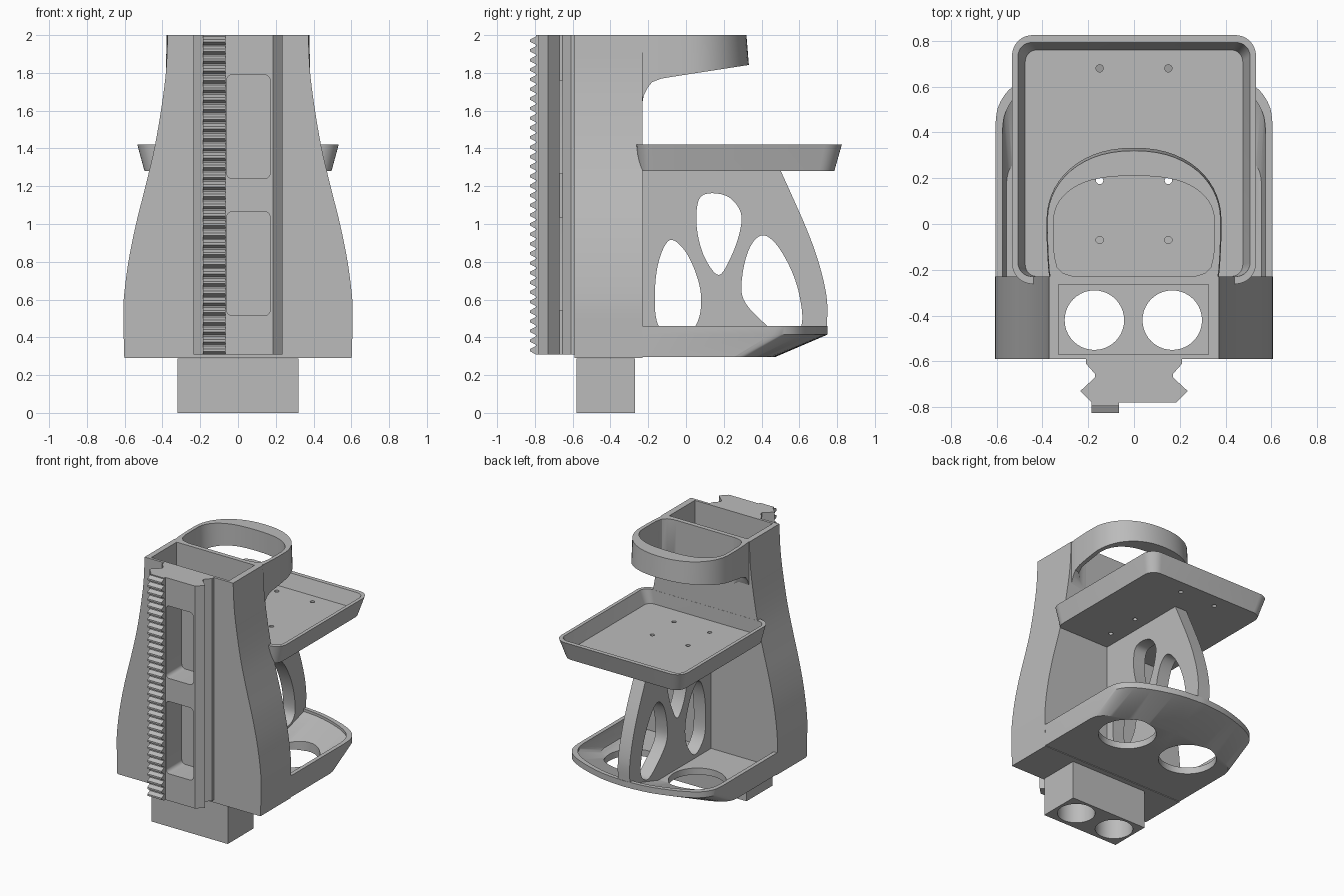
import bpy, bmesh
from math import cos, sin, pi, radians
from mathutils import Vector

cube = bpy.data.objects.get("Cube")
if cube:
    bpy.data.objects.remove(cube)

grey = bpy.data.materials.new("plain_grey")
grey.use_nodes = True
COLOUR = (0.5, 0.5, 0.5, 1)
grey.diffuse_color = COLOUR
grey.node_tree.nodes["Principled BSDF"].inputs["Base Color"].default_value = COLOUR
parts = []


def loft(name, rings):
    """Skin a list of equal closed rings and cap both ends."""
    bm = bmesh.new()
    rows = [[bm.verts.new(p) for p in ring] for ring in rings]
    n = len(rows[0])
    for a, b in zip(rows, rows[1:]):
        for i in range(n):
            j = (i + 1) % n
            bm.faces.new((a[i], a[j], b[j], b[i]))
    bm.faces.new(rows[0][::-1])
    bm.faces.new(rows[-1])
    bmesh.ops.recalc_face_normals(bm, faces=bm.faces)
    mesh = bpy.data.meshes.new(name)
    bm.to_mesh(mesh)
    bm.free()
    mesh.materials.append(grey)
    ob = bpy.data.objects.new(name, mesh)
    bpy.context.collection.objects.link(ob)
    parts.append(ob)
    return ob


def prism(name, outline, axis, lo, hi):
    """Extrude a 2D outline along the given axis."""
    def place(p, d):
        return {"x": (d, p[0], p[1]), "y": (p[0], d, p[1]), "z": (p[0], p[1], d)}[axis]
    return loft(name, [[place(p, d) for p in outline] for d in (lo, hi)])


def cut(ob, *cutters):
    """Subtract the cutters, keep the result and drop the cutters."""
    for c in cutters:
        mod = ob.modifiers.new("cut", 'BOOLEAN')
        mod.operation, mod.solver, mod.object = 'DIFFERENCE', 'EXACT', c
    deps = bpy.context.evaluated_depsgraph_get()
    mesh = bpy.data.meshes.new_from_object(ob.evaluated_get(deps))
    ob.modifiers.clear()
    ob.data = mesh
    for c in cutters:
        parts.remove(c)
        bpy.data.objects.remove(c)


def circle(cx, cy, r, n=40):
    return [(cx + r * cos(2 * pi * i / n), cy + r * sin(2 * pi * i / n)) for i in range(n)]


def rounded(x0, x1, y0, y1, r, n=8):
    pts = []
    for k, (cx, cy) in enumerate([(x1 - r, y1 - r), (x0 + r, y1 - r), (x0 + r, y0 + r), (x1 - r, y0 + r)]):
        for i in range(n + 1):
            a = (k + i / n) * pi / 2
            pts.append((cx + r * cos(a), cy + r * sin(a)))
    return pts


def smooth(pts, n=6, closed=True):
    """Curve through the points."""
    v = [Vector(p) for p in pts]
    m, out = len(v), []
    for i in range(m if closed else m - 1):
        if closed:
            a, b, c, d = (v[(i + k) % m] for k in (-1, 0, 1, 2))
        else:
            a, b, c, d = (v[min(max(i + k, 0), m - 1)] for k in (-1, 0, 1, 2))
        for s in range(n):
            t = s / n
            out.append(tuple(0.5 * (2 * b + (c - a) * t + (2 * a - 5 * b + 4 * c - d) * t * t
                                    + (3 * b - a - 3 * c + d) * t ** 3)))
    return out if closed else out + [tuple(v[-1])]


def mirrored(half):
    """Complete a half outline across x = 0."""
    return half + [(-x, y) for x, y in reversed(half) if abs(x) > 1e-6]


# Flared column with an open shaft
side = smooth([(.602, .29), (.606, .45), (.605, .6), (.58, .8), (.54, 1), (.49, 1.2), (.443, 1.4),
               (.408, 1.6), (.382, 1.8), (.372, 2)], 5, False)
column = prism("column", mirrored(side), "y", -.59, -.23)
shaft = prism("shaft_cutter", [(-.33, -.57), (.325, -.57), (.325, -.265), (-.33, -.265)], "z", .31, 2.1)
cut(column, shaft)

# Foot block with two bores running up into the shaft
foot = prism("foot_block", [(-.32, -.58), (.32, -.58), (.32, -.27), (-.32, -.27)], "z", 0, .289)
for ob in (foot, column):
    cut(ob, *[prism("bore_cutter", circle(x, -.42, .13), "z", -.1, .5) for x in (-.173, .167)])

# Dovetail rail with two windows
rail_half = [(.21, -.589), (.21, -.61), (.17, -.655), (.17, -.67), (.235, -.73), (.185, -.78)]
rail = prism("dovetail_rail", mirrored(rail_half), "z", .31, 2)
cut(rail, *[prism("window_cutter", rounded(-.06, .17, z, z + .55, .03), "y", -.9, -.5) for z in (.515, 1.24)])

# Toothed rack on the rail
TEETH = 33
pitch = 1.69 / TEETH
teeth = [(-.77, .31)]
for i in range(TEETH):
    z = .31 + i * pitch
    teeth += [(-.795, z), (-.825, z + pitch * .3), (-.825, z + pitch * .55), (-.795, z + pitch * .85)]
teeth += [(-.795, 2), (-.77, 2)]
prism("toothed_rack", teeth, "x", -.185, -.065)

# Cup ring: a U-shaped band swept round from the column
outer = [(.365, -.25), (.367, -.225), (.37, -.205), (.372, -.18), (.375, -.13), (.378, -.06)]
inner = [(.24, -.229), (.27, -.227), (.31, -.215), (.335, -.19), (.348, -.14), (.35, -.06)]
STEPS = 14
for i in range(STEPS + 1):
    a = i / STEPS * pi / 2
    outer.append((.378 * cos(a) ** .9, .02 + .3 * sin(a)))
    inner.append((.35 * cos(a) ** .75, .21 - .19 * (1 - sin(a))))


def underside(y):
    if y < -.13:
        return 1.77 - .12 * (min(1, (-.13 - y) / .105)) ** 2.5
    return 1.77 + (y + .13) * .16


band = [[(xo, yo, 2), (xi, yi, 2), (xi, yi, underside(yo)),
         (xo * 1.01, yo + max(0, yo) * .04, underside(yo))]
        for (xo, yo), (xi, yi) in zip(mirrored(outer), mirrored(inner))]
loft("cup_ring", band)

# Upper tray with flared rim and screw holes
def flat(pts, z):
    return [(x, y, z) for x, y in pts]


tray = loft("upper_tray", [flat(rounded(-.495, .495, -.25, .785, .08), 1.28),
                           flat(rounded(-.533, .533, -.262, .825, .09), 1.42)])
pocket = loft("pocket_cutter", [flat(rounded(-.475, .475, -.229, .76, .05), 1.315),
                                flat(rounded(-.507, .507, -.229, .793, .06), 1.421),
                                flat(rounded(-.507, .507, -.229, .793, .06), 1.5)])
holes = [prism("screw_cutter", circle(x, y, .016, 16), "z", 1.2, 1.5)
         for x in (-.15, .15) for y in (-.07, .19, .68)]
cut(tray, pocket, *holes)

# Base tray with an undercut back and two drain holes
half = [(.605, -.231)] + smooth([(.605, .44), (.59, .52), (.53, .6), (.4, .67), (.2, .73), (0, .75)], 5, False)


def shaped(sx, sy, z, y0=-.231):
    return [(x * sx, y0 + (y + .231) * sy, z) for x, y in mirrored(half)]


base = loft("base_tray", [shaped(.995, .715, .295), shaped(1, 1, .415), shaped(1, 1, .46)])
hollow = loft("hollow_cutter", [shaped(.92, .72, .345, -.3), shaped(.95, 1.01, .44, -.27),
                                shaped(.95, 1.01, .5, -.27)])
drains = [prism("drain_cutter", circle(x, .25, .2), "z", .2, .6) for x in (-.27, .27)]
cut(base, hollow, *drains)

# Centre web with three oval openings
edge = smooth([(.746, .46), (.746, .6), (.71, .77), (.64, .97), (.5, 1.285)], 6, False)
web = prism("centre_web", [(-.235, 1.285), (-.235, .33), (.5, .33), (.72, .42)] + edge, "x", -.05, .05)
openings = [
    [(-.165, .62), (-.145, .8), (-.085, .915), (0, .85), (.065, .7), (.08, .57), (.05, .46), (-.04, .37), (-.145, .46)],
    [(.055, 1.05), (.075, 1.14), (.14, 1.163), (.23, 1.14), (.29, 1.06), (.285, .96), (.24, .83), (.175, .73),
     (.105, .81), (.065, .93)],
    [(.405, .94), (.34, .88), (.3, .74), (.305, .6), (.42, .47), (.53, .4), (.61, .46), (.605, .6), (.56, .75),
     (.48, .89)],
]
cut(web, *[prism("opening_cutter", smooth(o), "x", -.2, .2) for o in openings])

# Smooth shading with crisp edges
bpy.ops.object.select_all(action='DESELECT')
for ob in parts:
    ob.select_set(True)
bpy.context.view_layer.objects.active = column
bpy.ops.object.shade_smooth_by_angle(angle=radians(30))
